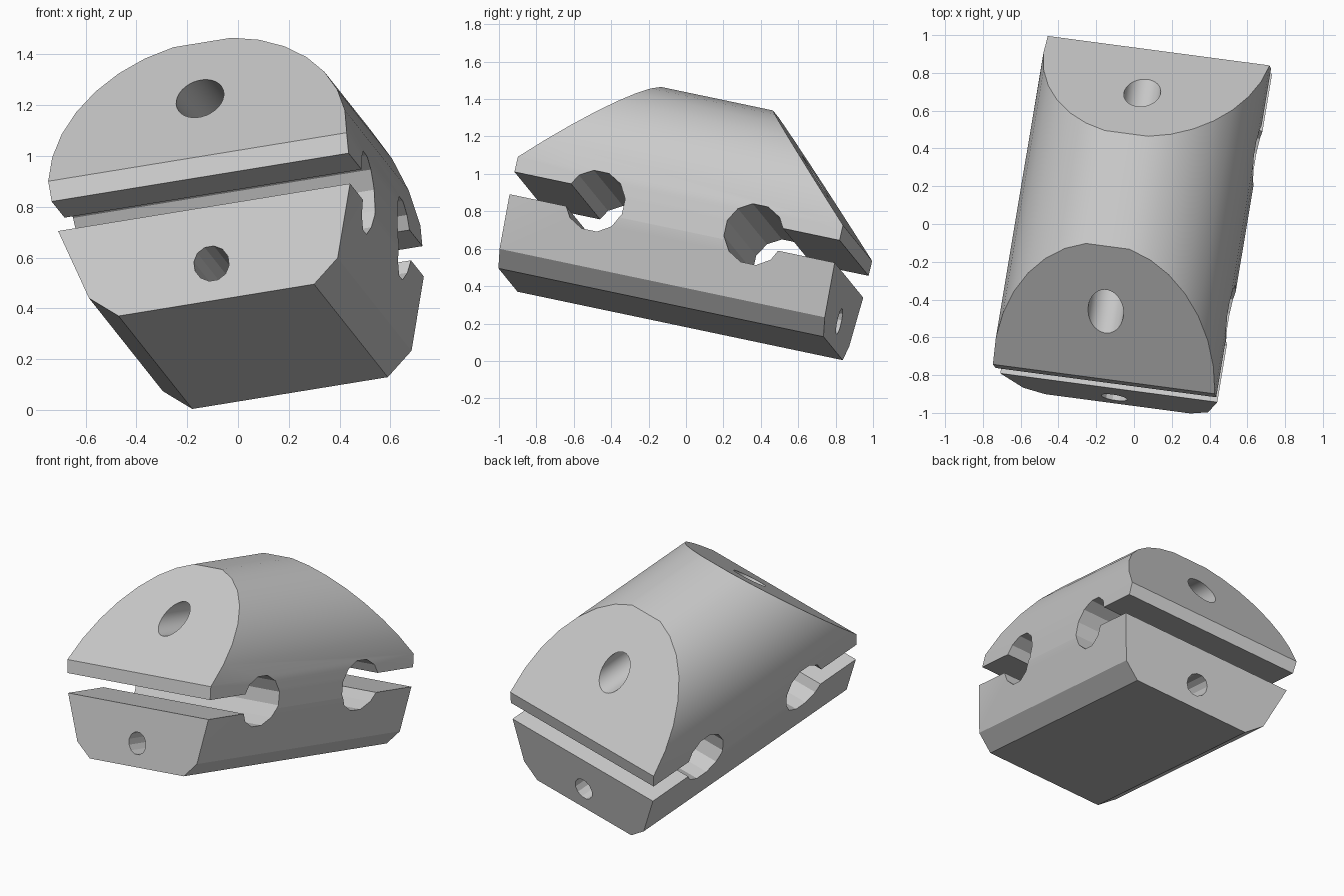
import bpy, bmesh
from math import sin, cos, pi, radians
from mathutils import Vector, Matrix

old = bpy.data.objects.get("Cube")
if old:
    bpy.data.objects.remove(old, do_unlink=True)

# Single grey material
mat = bpy.data.materials.new("plain_grey")
mat.use_nodes = True
grey = (0.6, 0.6, 0.6, 1)
mat.diffuse_color = grey
mat.node_tree.nodes["Principled BSDF"].inputs["Base Color"].default_value = grey

HALF = 0.9                    # half length of the block
SLOT_LOW, SLOT_HIGH = 0.378, 0.5
LIP, CENTRE, RADIUS = 0.583, 0.585, 0.6


def add_object(name, bm):
    bmesh.ops.recalc_face_normals(bm, faces=bm.faces[:])
    mesh = bpy.data.meshes.new(name)
    bm.to_mesh(mesh)
    bm.free()
    obj = bpy.data.objects.new(name, mesh)
    bpy.context.collection.objects.link(obj)
    return obj


def cylinder(name, radius, sides, length, axis, pos):
    bm = bmesh.new()
    turn = Matrix.Rotation(pi / 2, 4, 'Y' if axis == 'X' else 'X')
    spin = Matrix.Rotation(pi / sides, 4, 'Z')
    bmesh.ops.create_cone(bm, cap_ends=True, segments=sides, radius1=radius,
                          radius2=radius, depth=length,
                          matrix=Matrix.Translation(pos) @ turn @ spin)
    return add_object(name, bm)


def box(name, size, pos):
    bm = bmesh.new()
    bmesh.ops.create_cube(bm, size=1, matrix=Matrix.Translation(pos) @ Matrix.Diagonal((*size, 1)))
    return add_object(name, bm)


# Body: half-round top, tapered sides, chamfered foot, extruded along its length
side = [(0.393, 0), (0.5, 0.09), (0.587, SLOT_LOW), (0.597, SLOT_HIGH)]
side += [(RADIUS * cos(i * pi / 32 * 2), CENTRE + RADIUS * sin(i * pi / 32 * 2)) for i in range(8)]
outline = side + [(-x, z) for x, z in reversed(side)]
bm = bmesh.new()
face = bm.faces.new([bm.verts.new((x, -HALF, z)) for x, z in outline])
ext = bmesh.ops.extrude_face_region(bm, geom=[face])
bmesh.ops.translate(bm, vec=(0, 2 * HALF, 0),
                    verts=[g for g in ext["geom"] if isinstance(g, bmesh.types.BMVert)])

# Slope both ends at 45 degrees above the lips
for s in (-1, 1):
    cut = bmesh.ops.bisect_plane(bm, geom=bm.verts[:] + bm.edges[:] + bm.faces[:],
                                 plane_co=(0, s * HALF, LIP), plane_no=(0, s, 1), clear_outer=True)
    edges = [g for g in cut["geom_cut"] if isinstance(g, bmesh.types.BMEdge)]
    bmesh.ops.contextual_create(bm, geom=edges)
body = add_object("clamp_body", bm)

# Cutters: lengthwise bores, then a clamping slot and cross bore at each end
mid = (SLOT_LOW + SLOT_HIGH) / 2
cutters = [cylinder("upper_bore", 0.096, 32, 3, 'Y', (0, 0, 0.884)),
           cylinder("lower_bore", 0.071, 12, 3, 'Y', (0, 0, 0.149))]
for s, end in ((-1, "front"), (1, "back")):
    cutters.append(box(end + "_slot", (2, 0.66, SLOT_HIGH - SLOT_LOW), (0, s * 0.77, mid)))
    cutters.append(cylinder(end + "_cross_bore", 0.163, 12, 2, 'X', (0, s * 0.44, mid)))
for c in cutters:
    c.hide_render = True
    mod = body.modifiers.new(c.name, 'BOOLEAN')
    mod.operation, mod.solver, mod.object = 'DIFFERENCE', 'EXACT', c

# Bake the cuts and remove the cutters
graph = bpy.context.evaluated_depsgraph_get()
baked = bpy.data.meshes.new_from_object(body.evaluated_get(graph))
body.modifiers.clear()
body.data = baked
for c in cutters:
    bpy.data.objects.remove(c, do_unlink=True)
baked.materials.clear()
baked.materials.append(mat)

# Tilt the block into its resting pose
v = Vector((0.1613, 0.9657, -0.2032)).normalized()
u = Vector((0.979, -0.1273, 0.1586))
u = (u - v * u.dot(v)).normalized()
w = u.cross(v)
pose = Matrix((u, v, w)).transposed()
baked.transform(Matrix.Translation(pose @ Vector((0.109, -0.121, 0.215))) @ pose.to_4x4())

bpy.ops.object.select_all(action='DESELECT')
body.select_set(True)
bpy.context.view_layer.objects.active = body
bpy.ops.object.shade_smooth_by_angle(angle=radians(25))
